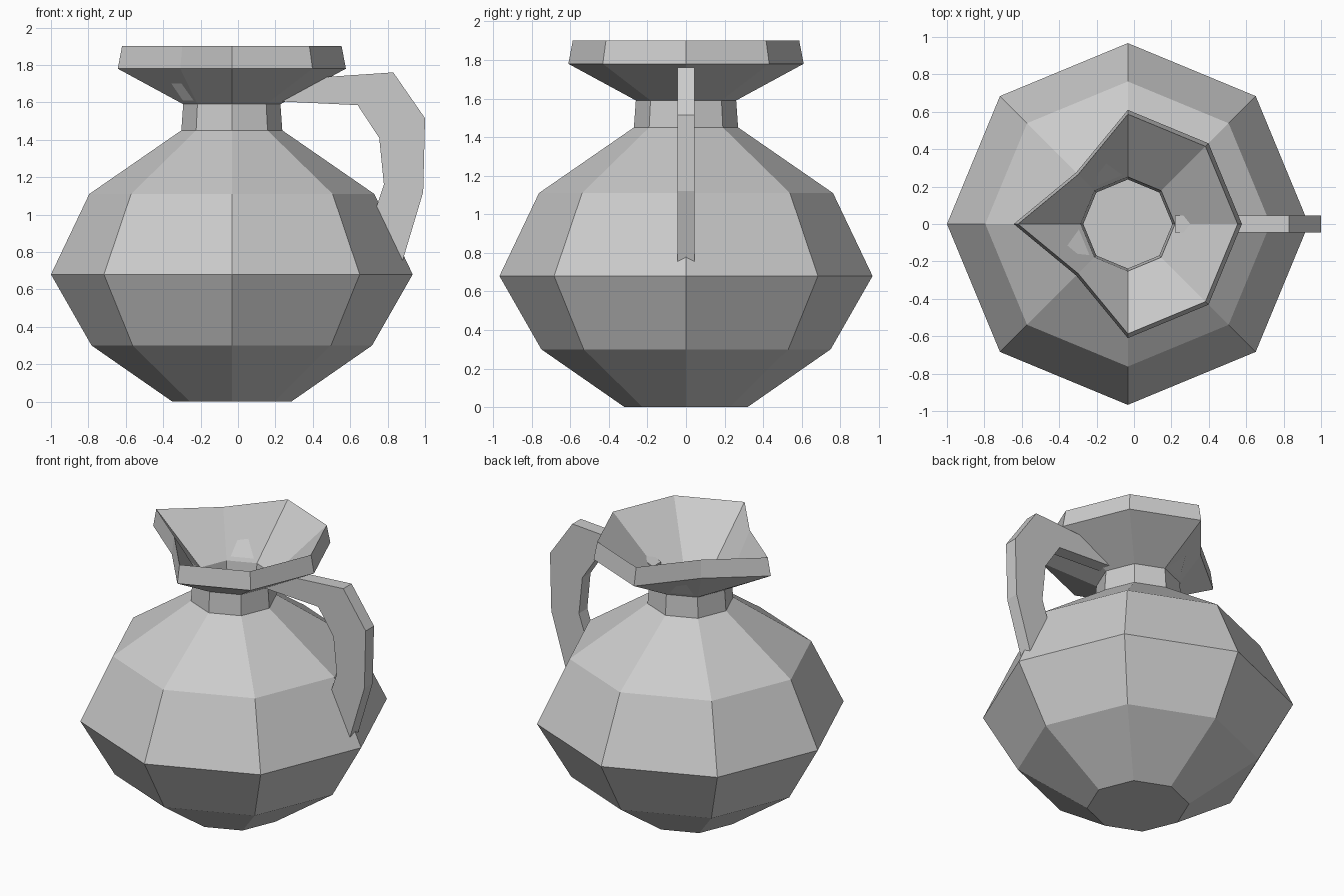
import bpy, bmesh, math

if "Cube" in bpy.data.objects:
    bpy.data.objects.remove(bpy.data.objects["Cube"])

AXIS_X = -0.033
SIDES = 8

clay = bpy.data.materials.new("grey clay")
clay.diffuse_color = (0.6, 0.6, 0.6, 1)
clay.use_nodes = True
clay.node_tree.nodes["Principled BSDF"].inputs["Base Color"].default_value = clay.diffuse_color


def make_object(name, bm):
    bmesh.ops.recalc_face_normals(bm, faces=bm.faces)
    mesh = bpy.data.meshes.new(name)
    bm.to_mesh(mesh)
    bm.free()
    mesh.materials.append(clay)
    obj = bpy.data.objects.new(name, mesh)
    bpy.context.collection.objects.link(obj)
    return obj


# Jug: octagonal rings (radius, height, radius of the two pinched spout corners)
profile = [
    (0.318, 0.0, 0.318), (0.75, 0.30, 0.75), (0.967, 0.68, 0.967),
    (0.762, 1.11, 0.762), (0.27, 1.45, 0.27), (0.26, 1.59, 0.26),
    (0.61, 1.78, 0.39), (0.587, 1.90, 0.375),      # outer funnel and lip
    (0.252, 1.59, 0.252), (0.238, 1.45, 0.238),    # inner funnel and neck
]
bm = bmesh.new()
rings = []
for radius, z, pinched in profile:
    ring = []
    for i in range(SIDES):
        a = 2 * math.pi * i / SIDES
        r = pinched if i in (3, 5) else radius
        ring.append(bm.verts.new((AXIS_X + r * math.cos(a), r * math.sin(a), z)))
    rings.append(ring)
for low, high in zip(rings, rings[1:]):
    for i in range(SIDES):
        j = (i + 1) % SIDES
        bm.faces.new((low[i], low[j], high[j], high[i]))
bm.faces.new(rings[0][::-1])
make_object("jug_body", bm)

# Handle: flat side outline, extruded across y
outline = [
    (0.22, 1.605), (0.22, 1.63), (0.46, 1.735), (0.83, 1.76), (1.0, 1.515),
    (0.99, 1.12), (0.87, 0.72), (0.70, 0.95), (0.74, 1.04), (0.78, 1.16),
    (0.755, 1.41), (0.64, 1.585),
]
bm = bmesh.new()
side = bm.faces.new([bm.verts.new((x, -0.045, z)) for x, z in outline])
back = bmesh.ops.extrude_face_region(bm, geom=[side], use_keep_orig=True)
bmesh.ops.translate(bm, vec=(0, 0.09, 0),
                    verts=[v for v in back["geom"] if isinstance(v, bmesh.types.BMVert)])
make_object("handle", bm)
